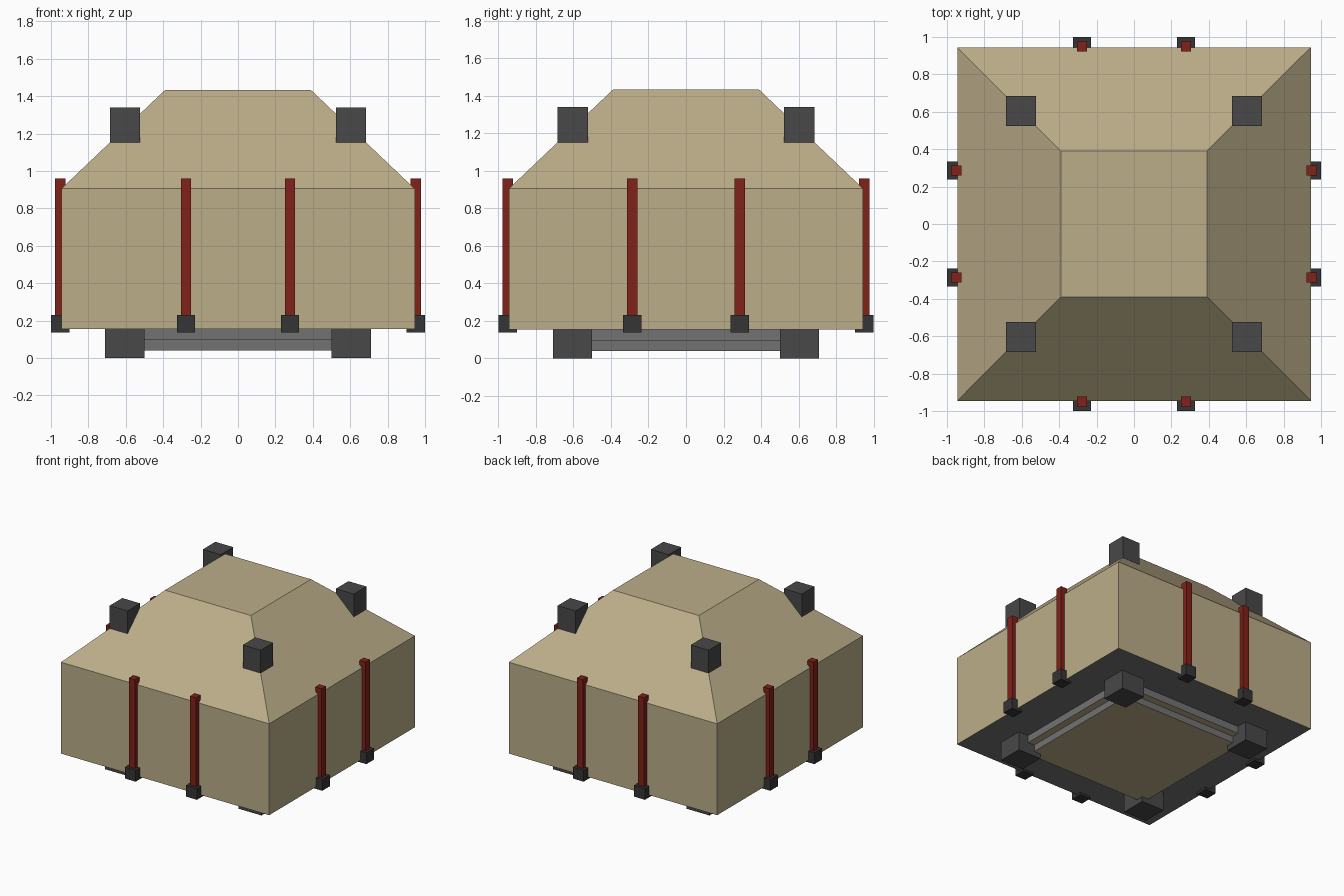
import bpy, bmesh

if "Cube" in bpy.data.objects:
    bpy.data.objects.remove(bpy.data.objects["Cube"])


def material(name, rgb):
    m = bpy.data.materials.new(name)
    m.diffuse_color = (*rgb, 1)
    m.use_nodes = True
    m.node_tree.nodes["Principled BSDF"].inputs["Base Color"].default_value = m.diffuse_color
    return m


TAN = material("tan", (0.50, 0.42, 0.25))
GREY = material("grey", (0.17, 0.17, 0.17))
CHARCOAL = material("charcoal", (0.065, 0.065, 0.065))
BLACK = material("dark_clamp", (0.035, 0.035, 0.035))
RED = material("red", (0.22, 0.015, 0.01))


def finish(name, bm, mats):
    bmesh.ops.recalc_face_normals(bm, faces=bm.faces[:])
    mesh = bpy.data.meshes.new(name)
    bm.to_mesh(mesh)
    bm.free()
    for m in mats:
        mesh.materials.append(m)
    obj = bpy.data.objects.new(name, mesh)
    bpy.context.collection.objects.link(obj)
    return obj


def box(name, x, y, z0, z1, width, mat):
    """Square upright block centred on x, y from z0 to z1."""
    bm = bmesh.new()
    bmesh.ops.create_cube(bm, size=1)
    for v in bm.verts:
        v.co.x = x + v.co.x * width
        v.co.y = y + v.co.y * width
        v.co.z = z0 + (v.co.z + 0.5) * (z1 - z0)
    return finish(name, bm, [mat])


# Body: stepped underside, straight walls and sloping roof, lofted from square rings
# (half width, height, material of the band above the ring: 0 tan, 1 grey)
rings = [(0.56, 0.04, 1), (0.56, 0.095, 0), (0.62, 0.095, 1), (0.62, 0.155, 1),
         (0.945, 0.155, 0), (0.945, 0.905, 0), (0.39, 1.433, 0)]
bm = bmesh.new()
loops = [[bm.verts.new((sx * h, sy * h, z))
          for sx, sy in ((-1, -1), (1, -1), (1, 1), (-1, 1))] for h, z, _ in rings]
for k in range(len(rings) - 1):
    for i in range(4):
        j = (i + 1) % 4
        f = bm.faces.new((loops[k][i], loops[k][j], loops[k + 1][j], loops[k + 1][i]))
        f.material_index = rings[k][2]
bm.faces.new(loops[0][::-1])
bm.faces.new(loops[-1])
finish("body", bm, [TAN, GREY])

# Corner feet and roof corner blocks
for sx in (-1, 1):
    for sy in (-1, 1):
        box("foot", sx * 0.605, sy * 0.605, 0, 0.155, 0.21, CHARCOAL)
        box("roof_block", sx * 0.604, sy * 0.604, 1.152, 1.34, 0.162, CHARCOAL)

# Two red posts with dark clamps on each side
for side in (-1, 1):
    for s in (-1, 1):
        for x, y in ((s * 0.278, side * 0.951), (side * 0.951, s * 0.286)):
            box("post", x, y, 0.18, 0.96, 0.056, RED)
            box("post_clamp", x, y, 0.137, 0.23, 0.098, BLACK)
